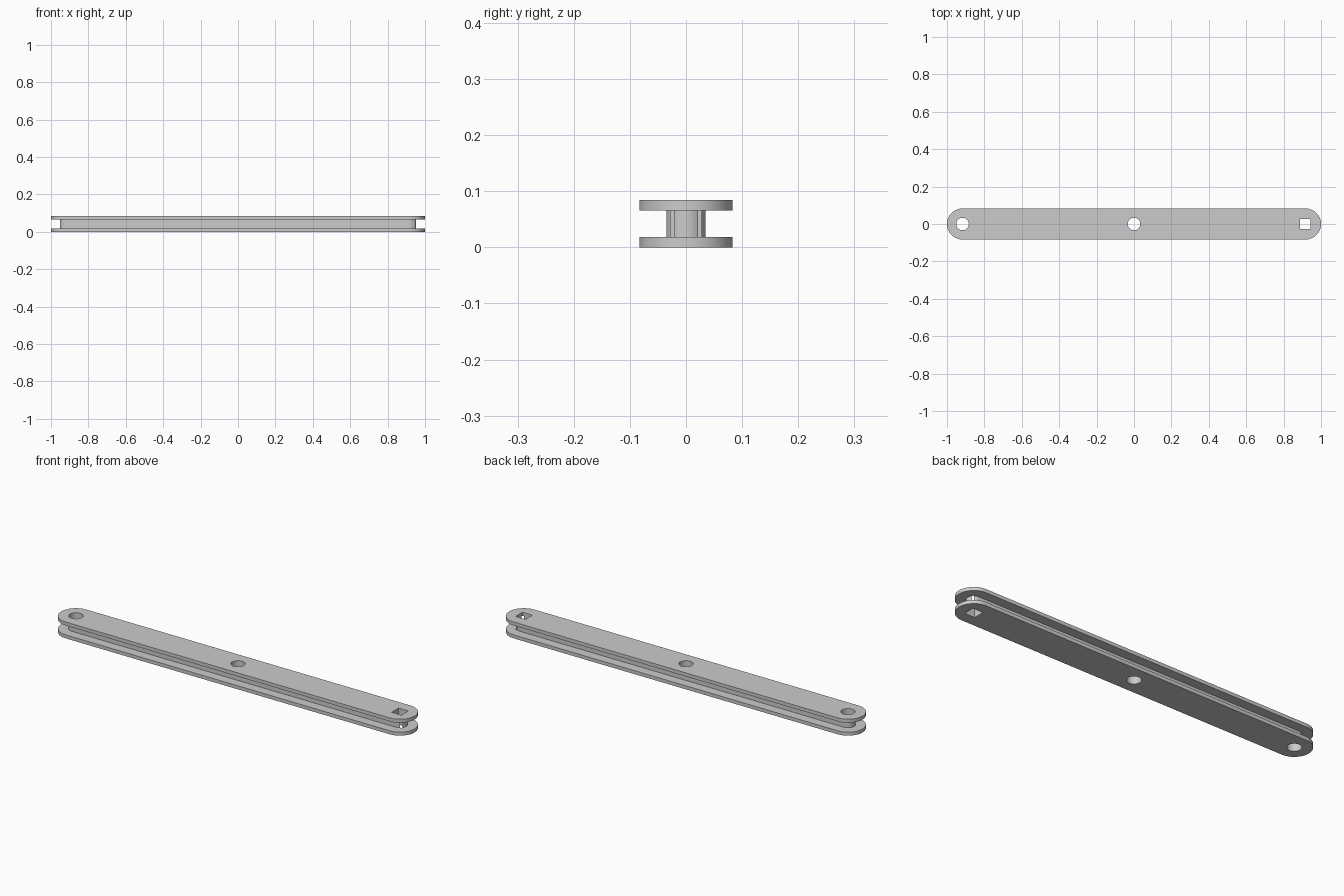
import bpy
import bmesh
import math

if "Cube" in bpy.data.objects:
    bpy.data.objects.remove(bpy.data.objects["Cube"])

grey = bpy.data.materials.new("light grey")
grey.use_nodes = True
colour = (0.6, 0.6, 0.6, 1)
grey.diffuse_color = colour
grey.node_tree.nodes["Principled BSDF"].inputs["Base Color"].default_value = colour

PIN_X = 0.9167      # centres of the end holes
HEIGHT = 0.084
PLATE = 0.018


def prism(name, outline, z0, z1):
    """Extrude a flat outline from z0 to z1."""
    bm = bmesh.new()
    face = bm.faces.new([bm.verts.new((x, y, z0)) for x, y in outline])
    grown = bmesh.ops.extrude_face_region(bm, geom=[face])["geom"]
    verts = [v for v in grown if isinstance(v, bmesh.types.BMVert)]
    bmesh.ops.translate(bm, verts=verts, vec=(0, 0, z1 - z0))
    bmesh.ops.recalc_face_normals(bm, faces=bm.faces)
    mesh = bpy.data.meshes.new(name)
    bm.to_mesh(mesh)
    bm.free()
    mesh.materials.append(grey)
    obj = bpy.data.objects.new(name, mesh)
    bpy.context.collection.objects.link(obj)
    return obj


def stadium(radius, steps=24):
    """Outline of a bar with round ends."""
    points = []
    for side in (1, -1):
        for i in range(steps + 1):
            a = math.pi * (i / steps - 0.5)
            points.append((side * (PIN_X + radius * math.cos(a)),
                           side * radius * math.sin(a)))
    return points


def circle(cx, radius, steps=48):
    turns = [math.tau * i / steps for i in range(steps)]
    return [(cx + radius * math.cos(a), radius * math.sin(a)) for a in turns]


def square(cx, half):
    return [(cx + sx * half, sy * half)
            for sx, sy in ((-1, -1), (1, -1), (1, 1), (-1, 1))]


# Hole cutters: round at the right and middle, square at the left end
outlines = {
    "end_hole_cutter": circle(-PIN_X, 0.0333),
    "middle_hole_cutter": circle(0, 0.0333),
    "square_hole_cutter": square(PIN_X, 0.028),
}
cutters = [prism(n, o, -0.05, HEIGHT + 0.05) for n, o in outlines.items()]

# Two wide plates joined by a narrow web
parts = [
    prism("bottom_plate", stadium(0.0833), 0, PLATE),
    prism("web", stadium(0.035), PLATE, HEIGHT - PLATE),
    prism("top_plate", stadium(0.0833), HEIGHT - PLATE, HEIGHT),
]

for part in parts:
    bpy.ops.object.select_all(action="DESELECT")
    part.select_set(True)
    bpy.context.view_layer.objects.active = part
    for cutter in cutters:
        mod = part.modifiers.new("hole", "BOOLEAN")
        mod.operation = "DIFFERENCE"
        mod.solver = "EXACT"
        mod.object = cutter
        bpy.ops.object.modifier_apply(modifier=mod.name)
    bpy.ops.object.shade_smooth_by_angle(angle=math.radians(30))

for cutter in cutters:
    bpy.data.objects.remove(cutter)
